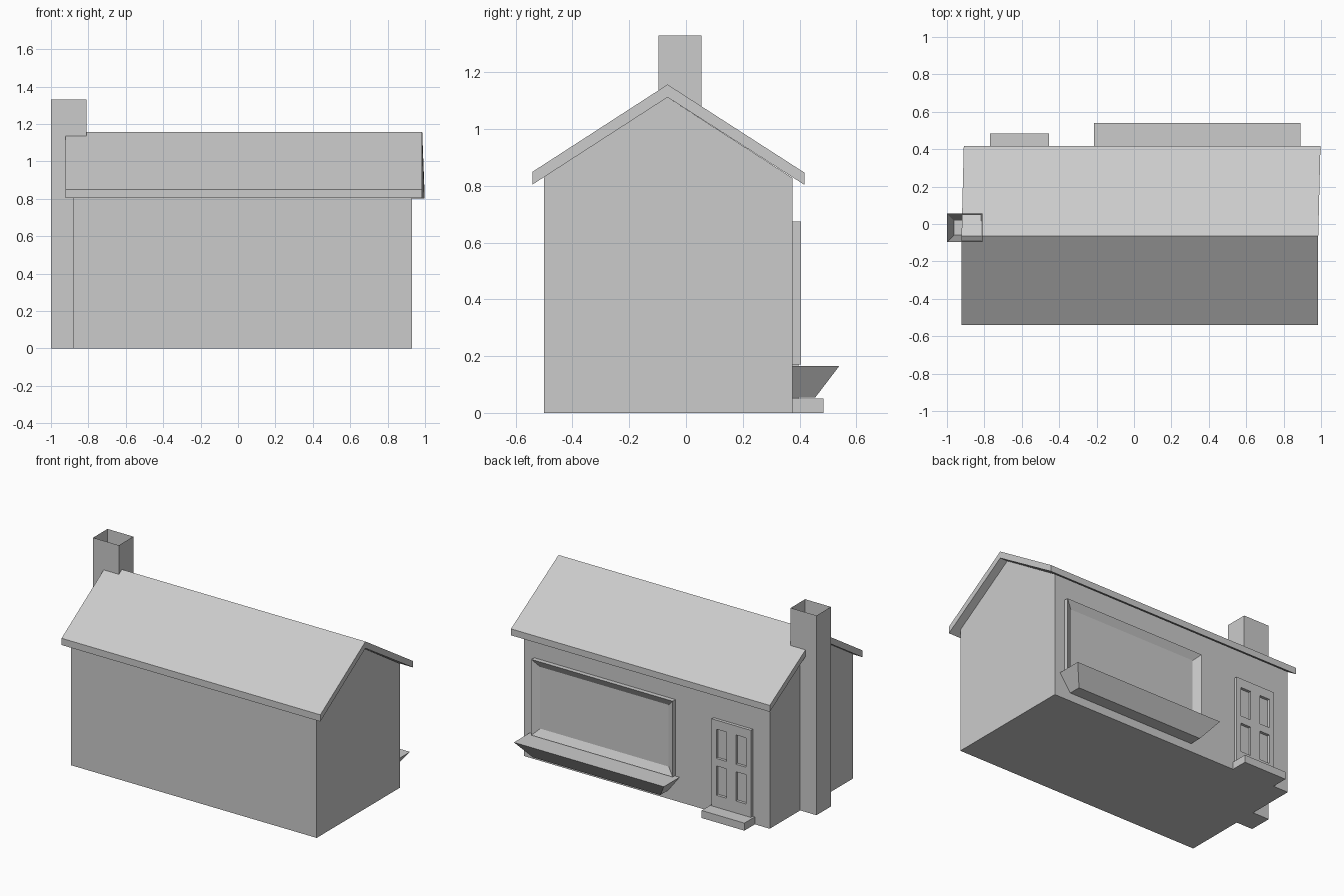
import bpy, bmesh
from mathutils import Vector

if "Cube" in bpy.data.objects:
    bpy.data.objects.remove(bpy.data.objects["Cube"])


def finish(bm, name):
    bmesh.ops.recalc_face_normals(bm, faces=bm.faces)
    mesh = bpy.data.meshes.new(name)
    bm.to_mesh(mesh)
    bm.free()
    ob = bpy.data.objects.new(name, mesh)
    bpy.context.collection.objects.link(ob)
    return ob


def box_bm(lo, hi):
    bm = bmesh.new()
    bmesh.ops.create_cube(bm, size=1)
    lo, hi = Vector(lo), Vector(hi)
    for v in bm.verts:
        v.co = [(lo[i] + hi[i]) / 2 + v.co[i] * (hi[i] - lo[i]) for i in range(3)]
    bm.normal_update()
    return bm


def prism_bm(profile, x0, x1):
    """Extrude a (y, z) outline along x."""
    bm = bmesh.new()
    face = bm.faces.new([bm.verts.new((x0, y, z)) for y, z in profile])
    out = bmesh.ops.extrude_face_region(bm, geom=[face])["geom"]
    # keep the starting cap so the prism is closed
    verts = [g for g in out if isinstance(g, bmesh.types.BMVert)]
    bmesh.ops.translate(bm, verts=verts, vec=(x1 - x0, 0, 0))
    if face.is_valid is False or all(abs(v.co.x - x0) > 1e-6 for f in bm.faces for v in f.verts):
        bmesh.ops.holes_fill(bm, edges=bm.edges)
    bmesh.ops.holes_fill(bm, edges=[e for e in bm.edges if e.is_boundary], sides=0)
    return bm


def facing(bm, axis):
    bm.normal_update()
    return max(bm.faces, key=lambda f: f.normal.dot(Vector(axis)))


def recess(bm, face, border, depth):
    """Inset a face and push it inward."""
    n = face.normal.copy()
    bmesh.ops.inset_region(bm, faces=[face], thickness=border, use_even_offset=True)
    bmesh.ops.translate(bm, verts=list(face.verts), vec=-n * depth)


# House body with gables
finish(prism_bm([(-.5, 0), (.375, 0), (.375, .828), (-.065, 1.112), (-.5, .831)],
                -.88, .93), "house_walls")

# Roof slab, with the rear eave slightly skewed sideways
roof = prism_bm([(-.54, .805), (-.065, 1.112), (.418, .803),
                 (.418, .846), (-.065, 1.157), (-.54, .85)], -.922, .985)
for v in roof.verts:
    if v.co.y > .4:
        v.co.x += .012
finish(roof, "roof")

# Hollow chimney
chimney = box_bm((-1, -.097, 0), (-.81, .055, 1.33))
recess(chimney, facing(chimney, (0, 0, 1)), .037, 1.25)
finish(chimney, "chimney")

# Window with recessed pane
window = box_bm((-.185, .37, .17), (.856, .405, .675))
recess(window, facing(window, (0, 1, 0)), .047, .026)
finish(window, "window")

# Tapered planter under the window
planter = box_bm((-.215, .37, .055), (.89, .54, .165))
for v in planter.verts:
    if v.co.z < .1:
        v.co.x = -.13 if v.co.x < 0 else .81
        if v.co.y > .5:
            v.co.y = .456
finish(planter, "planter")

# Door with four sunken panels
door = box_bm((-.755, .37, .04), (-.466, .396, .63))
xs, zs = (-.72, -.645, -.575, -.501), (.13, .325, .375, .57)
for axis, cuts in (((1, 0, 0), xs), ((0, 0, 1), zs)):
    for c in cuts:
        bmesh.ops.bisect_plane(door, geom=door.verts[:] + door.edges[:] + door.faces[:],
                               plane_co=Vector(axis) * c, plane_no=axis)
door.normal_update()
panels = []
for f in door.faces:
    c = f.calc_center_median()
    if f.normal.y > .9 and any(a < c.x < b for a, b in (xs[:2], xs[2:])) \
            and any(a < c.z < b for a, b in (zs[:2], zs[2:])):
        panels.append(f)
for f in bmesh.ops.extrude_discrete_faces(door, faces=panels)["faces"]:
    bmesh.ops.translate(door, verts=list(f.verts), vec=(0, -.018, 0))
finish(door, "door")

# Doorstep
finish(box_bm((-.77, .37, 0), (-.455, .485, .05)), "doorstep")
